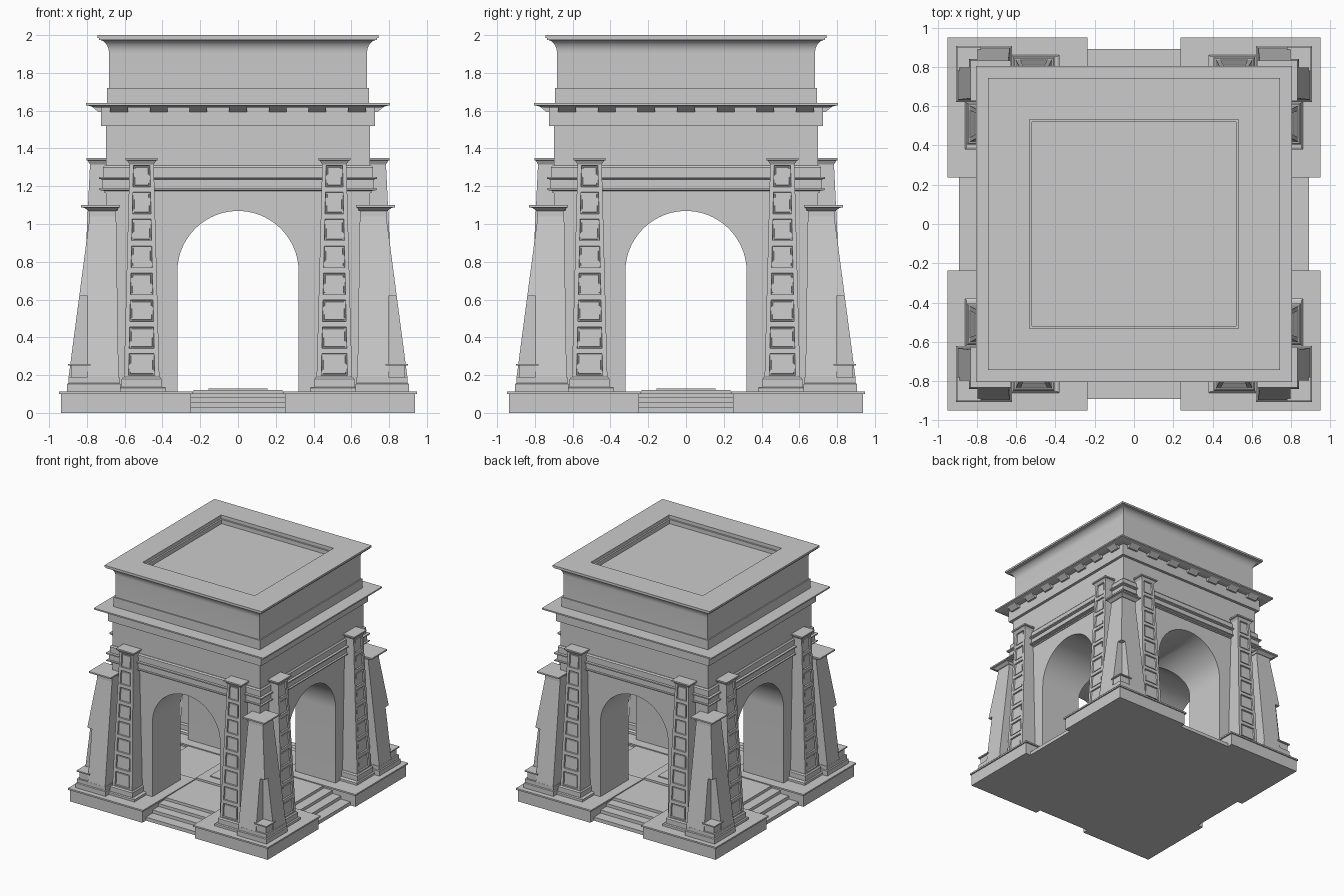
import bpy, bmesh, math
from mathutils import Matrix

cube = bpy.data.objects.get("Cube")
if cube:
    bpy.data.objects.remove(cube, do_unlink=True)

stone = bpy.data.materials.new("grey_stone")
stone.use_nodes = True
GREY = (0.6, 0.6, 0.6, 1)
stone.diffuse_color = GREY
stone.node_tree.nodes["Principled BSDF"].inputs["Base Color"].default_value = GREY


def loft(bm, rings):
    """Skin stacked rectangles (x0, x1, y0, y1, z); returns the front (-y) faces."""
    rows = [[bm.verts.new(p) for p in ((a, c, z), (b, c, z), (b, d, z), (a, d, z))]
            for a, b, c, d, z in rings]
    front = []
    for lo, hi in zip(rows, rows[1:]):
        sides = [bm.faces.new((lo[i], lo[(i + 1) % 4], hi[(i + 1) % 4], hi[i]))
                 for i in range(4)]
        front.append(sides[0])
    bm.faces.new(rows[0][::-1])
    bm.faces.new(rows[-1])
    return front


def box(bm, x0, x1, y0, y1, z0, z1):
    loft(bm, [(x0, x1, y0, y1, z0), (x0, x1, y0, y1, z1)])


def square(h, z):
    return (-h, h, -h, h, z)


def corner(a, b, z):
    return (a, b, a, b, z)


def finish(bm, name):
    mesh = bpy.data.meshes.new(name)
    bm.to_mesh(mesh)
    bm.free()
    mesh.materials.append(stone)
    ob = bpy.data.objects.new(name, mesh)
    bpy.context.collection.objects.link(ob)
    return ob


def around(ob):
    """Repeat a part on all four sides."""
    base = ob.name
    ob.name = base + "_1"
    for k in range(1, 4):
        copy = bpy.data.objects.new(f"{base}_{k + 1}", ob.data)
        copy.matrix_world = Matrix.Rotation(k * math.pi / 2, 4, 'Z') @ ob.matrix_world
        bpy.context.collection.objects.link(copy)


def stack(name, profile):
    bm = bmesh.new()
    loft(bm, [square(h, z) for h, z in profile])
    return finish(bm, name)


def cut(ob, cutters):
    """Subtract the cutters and drop them."""
    for c in cutters:
        c.hide_render = True
        mod = ob.modifiers.new("cut", 'BOOLEAN')
        mod.operation = 'DIFFERENCE'
        mod.solver = 'EXACT'
        mod.object = c
    bpy.context.view_layer.update()
    deps = bpy.context.evaluated_depsgraph_get()
    mesh = bpy.data.meshes.new_from_object(ob.evaluated_get(deps))
    ob.modifiers.clear()
    ob.data = mesh
    for c in cutters:
        bpy.data.objects.remove(c, do_unlink=True)


# Platform: floor, corner blocks, steps on each side, centre slab
FLOOR = 0.113
stack("floor", [(0.64, 0), (0.64, 0.105)])
stack("centre_slab", [(0.235, 0.1), (0.235, 0.122), (0.157, 0.122), (0.157, 0.13)])

bm = bmesh.new()
loft(bm, [corner(0.25, 0.938, 0), corner(0.25, 0.938, 0.1),
          corner(0.237, 0.948, 0.1), corner(0.237, 0.948, FLOOR)])
around(finish(bm, "corner_block"))

bm = bmesh.new()
for depth, top in ((0.89, 0.03), (0.8, 0.057), (0.72, 0.082)):
    box(bm, -0.25, 0.25, -depth, -0.6, 0, top)
around(finish(bm, "steps"))


# Main walls with two crossing arched passages
def tunnel(angle):
    R, spring, n = 0.321, 0.748, 40
    bm = bmesh.new()
    pts = [(-R, 0.0), (R, 0.0)]
    pts += [(R * math.cos(math.pi * i / n), spring + R * math.sin(math.pi * i / n))
            for i in range(n + 1)]
    face = bm.faces.new([bm.verts.new((x, -1, z)) for x, z in pts])
    ext = bmesh.ops.extrude_face_region(bm, geom=[face])["geom"]
    bmesh.ops.translate(bm, vec=(0, 2, 0),
                        verts=[g for g in ext if isinstance(g, bmesh.types.BMVert)])
    bmesh.ops.recalc_face_normals(bm, faces=bm.faces)
    bmesh.ops.rotate(bm, verts=bm.verts, matrix=Matrix.Rotation(angle, 3, 'Z'))
    return finish(bm, "passage_cutter")


walls = stack("walls", [(0.7, 0.09), (0.7, 1.53)])
cut(walls, [tunnel(0), tunnel(math.pi / 2)])

# Mouldings above the arches
stack("architrave", [(0.706, 1.165), (0.706, 1.175), (0.735, 1.18), (0.735, 1.188),
                     (0.718, 1.188), (0.718, 1.235), (0.737, 1.24), (0.737, 1.25),
                     (0.715, 1.25), (0.715, 1.3), (0.706, 1.31)])

# Main cornice with its sloping brackets
stack("main_cornice", [(0.724, 1.52), (0.724, 1.618), (0.76, 1.618), (0.8, 1.628),
                       (0.804, 1.628), (0.804, 1.64)])
bm = bmesh.new()
for i in range(-3, 4):
    x = i * 0.21
    loft(bm, [(x - 0.047, x + 0.047, -y, -0.7, z)
              for y, z in ((0.74, 1.592), (0.745, 1.598), (0.775, 1.622))])
around(finish(bm, "cornice_brackets"))

# Attic with coved crown and sunken roof
cove = [(0.737 - 0.054 * math.cos(t), 1.905 + 0.07 * math.sin(t))
        for t in (i * math.pi / 16 for i in range(9))]
stack("attic", [(0.693, 1.63), (0.693, 1.72), (0.683, 1.72)] + cove +
      [(0.737, 1.984), (0.744, 1.984), (0.744, 2.0), (0.532, 2.0), (0.532, 1.97),
       (0.518, 1.97), (0.518, 1.935)])

# Panelled pilasters, two on each side
for side, cx in (("left", 0.51), ("right", -0.51)):
    bm = bmesh.new()
    BACK, Z0, Z1, N = -0.69, 0.185, 1.325, 8
    rings = []
    for i in range(N + 1):
        t = i / N
        half = 0.094 - 0.03 * t
        rings.append((-half, half, -0.838 + 0.055 * t, BACK, Z0 + (Z1 - Z0) * t))
    panels = loft(bm, rings)
    bm.normal_update()
    bmesh.ops.inset_individual(bm, faces=panels, thickness=0.02)
    for f in panels:
        for v in f.verts:
            v.co.x *= 0.87
    bmesh.ops.inset_individual(bm, faces=panels, thickness=0.003, depth=-0.012)
    bmesh.ops.inset_individual(bm, faces=panels, thickness=0.009)
    bmesh.ops.inset_individual(bm, faces=panels, thickness=0.002, depth=0.006)
    # plinth, base and capital
    loft(bm, [(-w, w, -y, BACK, z) for w, y, z in
              ((0.13, 0.86, 0.1), (0.13, 0.86, 0.132), (0.12, 0.852, 0.138),
               (0.106, 0.85, 0.138), (0.106, 0.85, 0.18), (0.098, 0.842, 0.19))])
    loft(bm, [(-w, w, -y, BACK, z) for w, y, z in
              ((0.064, 0.783, 1.315), (0.076, 0.795, 1.335),
               (0.085, 0.803, 1.338), (0.085, 0.803, 1.35))])
    bmesh.ops.translate(bm, verts=bm.verts, vec=(cx, 0, 0))
    around(finish(bm, "pilaster_" + side))

# Battered corner buttresses with a notched outer edge
bm = bmesh.new()
loft(bm, [corner(0.632, 0.898, 0.18), corner(0.645, 0.785, 1.04), corner(0.645, 0.785, 1.08)])
shaft = finish(bm, "buttress_shaft")
bm = bmesh.new()
box(bm, 0.797, 1, 0.797, 1, 0.1, 0.62)
cut(shaft, [finish(bm, "notch_cutter")])
around(shaft)

bm = bmesh.new()
loft(bm, [corner(0.622, 0.905, 0.1), corner(0.622, 0.905, 0.153),
          corner(0.628, 0.898, 0.158), corner(0.628, 0.898, 0.19)])
loft(bm, [corner(0.78, 0.885, 0.185), corner(0.78, 0.885, 0.25),
          corner(0.78, 0.9, 0.25), corner(0.78, 0.9, 0.26)])
around(finish(bm, "buttress_base"))

bm = bmesh.new()
loft(bm, [corner(0.64, 0.79, 1.068), corner(0.632, 0.812, 1.085),
          corner(0.625, 0.832, 1.088), corner(0.625, 0.832, 1.1)])
around(finish(bm, "buttress_cap"))

# Smooth only the vaults and cove
bpy.ops.object.select_all(action='DESELECT')
for name in ("walls", "attic"):
    ob = bpy.data.objects[name]
    ob.select_set(True)
    bpy.context.view_layer.objects.active = ob
bpy.ops.object.shade_smooth_by_angle(angle=math.radians(20))
